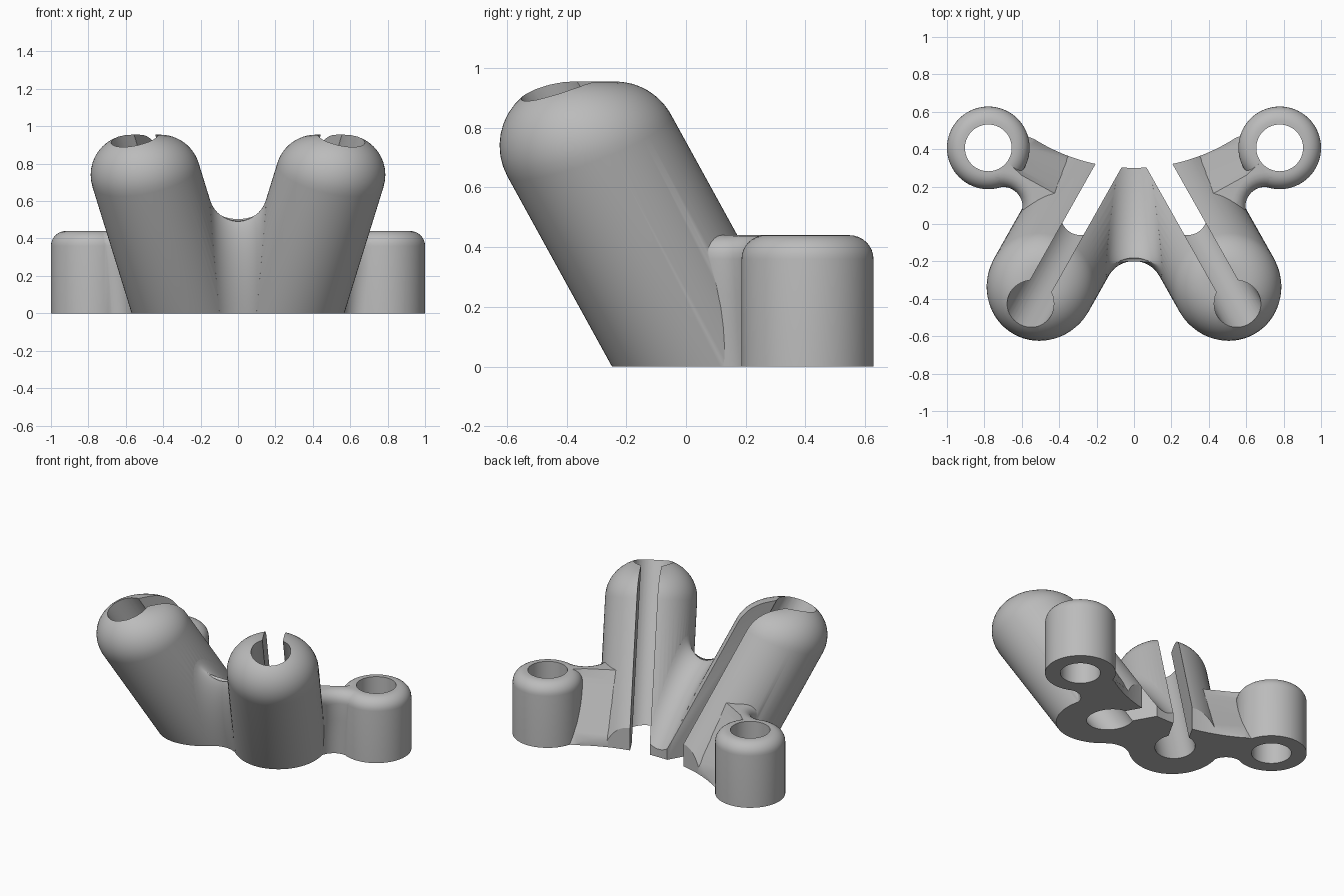
import bpy, bmesh, math
from mathutils import Vector

cube = bpy.data.objects.get("Cube")
if cube:
    bpy.data.objects.remove(cube, do_unlink=True)

# Main dimensions
SLOPE = Vector((0.31, -0.55, 1))          # leaning direction of a socket
BASE = Vector((0.265, 0.083, 0))          # socket axis at ground level
N = SLOPE.normalized()
ACROSS = Vector((0.55, 0.31, 0)).normalized()
BACK = Vector((-0.31, 0.55, 0)).normalized()
UP = Vector((0, 0, 1))
R, BORE, EDGE = 0.29, 0.125, 0.215        # socket radius, hole radius, rim rounding
TOP = 0.955
POST = Vector((0.779, 0.407, 0))
POST_R, POST_TOP, POST_EDGE = 0.221, 0.44, 0.08

grey = bpy.data.materials.new("plain grey")
grey.use_nodes = True
grey.diffuse_color = (0.5, 0.5, 0.5, 1)
grey.node_tree.nodes["Principled BSDF"].inputs["Base Color"].default_value = (0.5, 0.5, 0.5, 1)


def loft(name, rings, side=1):
    """Solid through closed rings of equal length, capped at both ends."""
    bm = bmesh.new()
    loops = [[bm.verts.new((p[0] * side, p[1], p[2])) for p in ring] for ring in rings]
    count = len(loops[0])
    for a, b in zip(loops, loops[1:]):
        for i in range(count):
            j = (i + 1) % count
            bm.faces.new((a[i], a[j], b[j], b[i]))
    bm.faces.new(loops[0])
    bm.faces.new(loops[-1])
    bmesh.ops.recalc_face_normals(bm, faces=bm.faces)
    mesh = bpy.data.meshes.new(name)
    bm.to_mesh(mesh)
    bm.free()
    mesh.materials.append(grey)
    obj = bpy.data.objects.new(name, mesh)
    bpy.context.collection.objects.link(obj)
    return obj


def combine(target, other, operation):
    mod = target.modifiers.new("combine", "BOOLEAN")
    mod.operation = operation
    mod.solver = "EXACT"
    mod.object = other
    bpy.context.view_layer.objects.active = target
    bpy.ops.object.modifier_apply(modifier=mod.name)
    bpy.data.objects.remove(other, do_unlink=True)


def axis(z):
    return BASE + SLOPE * z


def angles(count):
    return [2 * math.pi * i / count for i in range(count)]


def circle(centre, radius, z, count=64):
    return [(centre[0] + radius * math.cos(a), centre[1] + radius * math.sin(a), z)
            for a in angles(count)]


RADIALS = [ACROSS * math.cos(a) + N.cross(ACROSS) * math.sin(a) for a in angles(72)]


def slanted_ring(radius, z):
    """Horizontal slice of a round cylinder around the leaning axis."""
    ring = []
    for m in RADIALS:
        p = BASE + m * radius
        ring.append(p + SLOPE * (z - p.z))
    return ring


def socket(side):
    rings = [slanted_ring(R, -0.1)]
    centres = slanted_ring(R - EDGE, TOP - EDGE)
    for k in range(13):
        rings.append([c + m.slerp(UP, k / 12) * EDGE for c, m in zip(centres, RADIALS)])
    return loft("socket", rings, side)


def middle_web():
    """Concave blend between the two sockets, swept by a rolling ball."""
    ball = 0.155
    w0 = Vector((-1, 0, SLOPE.x)).normalized()
    w1 = N.cross(w0)
    steps = 16
    rings = [[] for _ in range(steps + 3)]
    for i in range(61):
        t = math.radians(-75 + 150 * i / 60)
        m = w0 * math.cos(t) + w1 * math.sin(t)
        foot = axis(-(BASE.x + (R + ball) * m.x) / SLOPE.x)
        c = foot + m * (R + ball)
        inner = foot + m * R * 0.85
        flipped = Vector((m.x, -m.y, -m.z))
        rings[0].append(inner)
        for k in range(steps + 1):
            rings[k + 1].append(c + (-m).slerp(flipped, k / steps) * ball)
        rings[-1].append(Vector((-inner.x, inner.y, inner.z)))
    return loft("middle_web", rings)


def side_web(side):
    """Bridge from socket to post: hollow curved front, leaning back."""
    levels = [(-0.1, 0), (0.12, 0), (0.24, 0)]
    for k in range(7):
        a = math.pi / 2 * k / 6
        levels.append((POST_TOP - POST_EDGE + POST_EDGE * math.sin(a),
                       POST_EDGE * (1 - math.cos(a))))
    rings = []
    for z, grow in levels:
        f = z / POST_TOP
        c = Vector((0.66, 0.107, z)).lerp(Vector((0.71, 0.09, z)), f)
        to_socket, to_post = axis(z) - c, POST - c
        start = math.atan2(to_socket.y, to_socket.x) % (2 * math.pi)
        end = math.atan2(to_post.y, to_post.x)
        ring = [axis(z)]
        for k in range(17):
            a = start + (end - start) * k / 16
            ring.append(c + Vector((math.cos(a), math.sin(a), 0)) * (0.105 + grow))
        ring.append(Vector((POST.x - 0.02, POST.y, z)))
        ring.append(Vector((0.60, 0.48 - 0.22 * f, z)))
        ring.append(Vector((0.265 + 0.135 * f, 0.363 - 0.213 * f, z)))
        rings.append(ring)
    return loft("side_web", rings, side)


def post(side):
    rings = [circle(POST, POST_R, -0.1)]
    for k in range(9):
        a = math.pi / 2 * k / 8
        rings.append(circle(POST, POST_R - POST_EDGE * (1 - math.cos(a)),
                            POST_TOP - POST_EDGE * (1 - math.sin(a))))
    return loft("post", rings, side)


def slot(side):
    rings = []
    for z in (-0.3, 1.2):
        a, w = axis(z), ACROSS * 0.065
        rings.append([a - w, a + w, a + w + BACK * 0.46, a - w + BACK * 0.46])
    return loft("slot_cutter", rings, side)


# Sockets and webs
bracket = socket(1)
bracket.name = "bracket"
combine(bracket, socket(-1), "UNION")
combine(bracket, middle_web(), "UNION")
for s in (1, -1):
    combine(bracket, side_web(s), "UNION")

# Curved back edge and slots
combine(bracket, loft("back_cutter", [circle((0, 1.3), 1.0, z, 160) for z in (-2, 1.5)]),
        "DIFFERENCE")
for s in (1, -1):
    combine(bracket, slot(s), "DIFFERENCE")

# Posts, then all bores
for s in (1, -1):
    combine(bracket, post(s), "UNION")
for s in (1, -1):
    combine(bracket, loft("post_bore", [circle(POST, BORE, z) for z in (-0.3, 1)], s),
            "DIFFERENCE")
    combine(bracket, loft("socket_bore", [slanted_ring(BORE, z) for z in (-0.3, 1.2)], s),
            "DIFFERENCE")

# Flat underside
square = [(-2, -2), (2, -2), (2, 2), (-2, 2)]
combine(bracket, loft("ground_cutter", [[(x, y, z) for x, y in square] for z in (-3, 0)]),
        "DIFFERENCE")

bpy.ops.object.select_all(action="DESELECT")
bracket.select_set(True)
bpy.context.view_layer.objects.active = bracket
bpy.ops.object.shade_smooth_by_angle(angle=math.radians(30))
